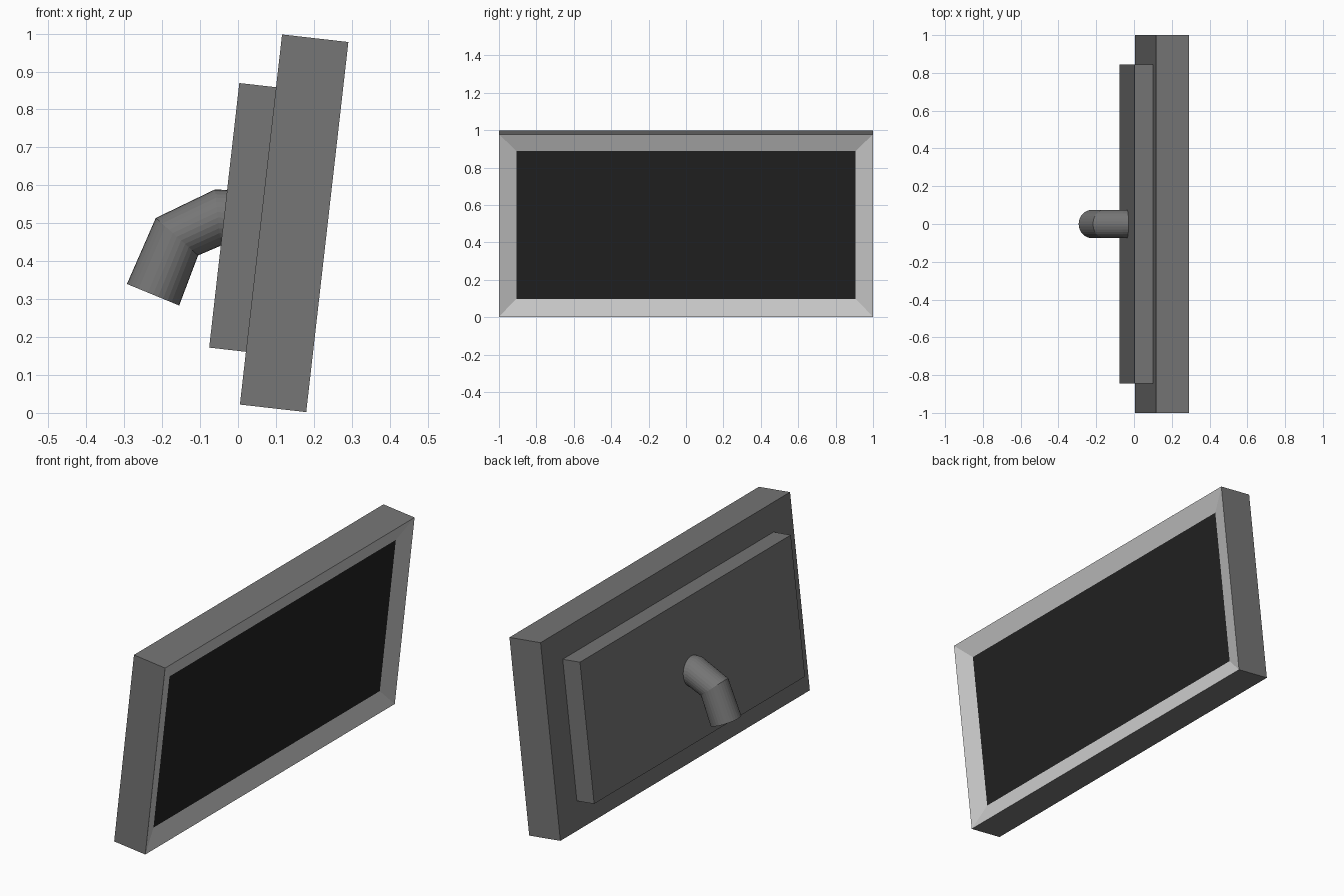
import bpy, bmesh
from math import radians, sin, cos, pi
from mathutils import Matrix, Vector

if "Cube" in bpy.data.objects:
    bpy.data.objects.remove(bpy.data.objects["Cube"])

TILT = radians(6.5)
T, H = 0.176, 0.982          # casing thickness and height
MARGIN, RECESS = 0.093, 0.03  # bezel width and depth

# Local frame of the leaning panel: x = thickness, y = width, z = height
LEAN = Matrix.Translation((0.005, 0, 0.022)) @ Matrix.Rotation(TILT, 4, 'Y')


def material(name, value):
    m = bpy.data.materials.new(name)
    m.diffuse_color = (value, value, value, 1)
    m.use_nodes = True
    m.node_tree.nodes["Principled BSDF"].inputs["Base Color"].default_value = m.diffuse_color
    return m


def add(name, bm, mat=None, matrix=None):
    if matrix:
        bm.transform(matrix)
    me = bpy.data.meshes.new(name)
    bm.to_mesh(me)
    bm.free()
    ob = bpy.data.objects.new(name, me)
    bpy.context.collection.objects.link(ob)
    if mat:
        me.materials.append(mat)
    return ob


def box(x0, x1, half_y, z0, z1):
    bm = bmesh.new()
    bmesh.ops.create_cube(bm, size=1, matrix=Matrix.Translation(
        ((x0 + x1) / 2, 0, (z0 + z1) / 2)) @ Matrix.Diagonal((x1 - x0, 2 * half_y, z1 - z0, 1)))
    return bm


def rect(bm, x, inset):
    y, z0, z1 = 1 - inset, inset, H - inset
    return [bm.verts.new(p) for p in ((x, -y, z0), (x, y, z0), (x, y, z1), (x, -y, z1))]


dark = material("dark_plastic", 0.18)
black = material("screen_black", 0.015)

# Casing, open at the front
bm = box(0, T, 1, 0, H)
bmesh.ops.delete(bm, geom=[f for f in bm.faces if f.normal.x > 0.9], context='FACES_ONLY')
add("casing", bm, dark, LEAN)

# Bezel sloping inwards to the screen
bm = bmesh.new()
outer, inner = rect(bm, T, 0), rect(bm, T - RECESS, MARGIN)
for i in range(4):
    j = (i + 1) % 4
    bm.faces.new((outer[i], outer[j], inner[j], inner[i]))
add("bezel", bm, None, LEAN)

# Screen
bm = bmesh.new()
bm.faces.new(rect(bm, T - RECESS, MARGIN))
add("screen", bm, black, LEAN)

# Raised housing on the back
add("back_housing", box(-0.0975, 0, 0.845, 0.14, 0.842), dark, LEAN)

# Bent support tube: rings of (centre x, centre z, ring angle)
SIDES, R = 32, 0.0745
bm = bmesh.new()
rings = []
for x, z, a in ((-0.224, 0.3115, -22.4), (-0.161, 0.4645, -41.5),
                (-0.053, 0.515, -84), (0.0, 0.512, -96.5)):
    e1 = Vector((cos(radians(a)), 0, sin(radians(a))))
    rings.append([bm.verts.new(Vector((x, 0, z)) + R * (
        e1 * cos(2 * pi * i / SIDES) + Vector((0, 1, 0)) * sin(2 * pi * i / SIDES)))
        for i in range(SIDES)])
for a, b in zip(rings, rings[1:]):
    for i in range(SIDES):
        j = (i + 1) % SIDES
        bm.faces.new((a[i], a[j], b[j], b[i]))
bm.faces.new(rings[0])
bm.faces.new(rings[-1])
bmesh.ops.recalc_face_normals(bm, faces=bm.faces)
add("support_tube", bm, dark)
